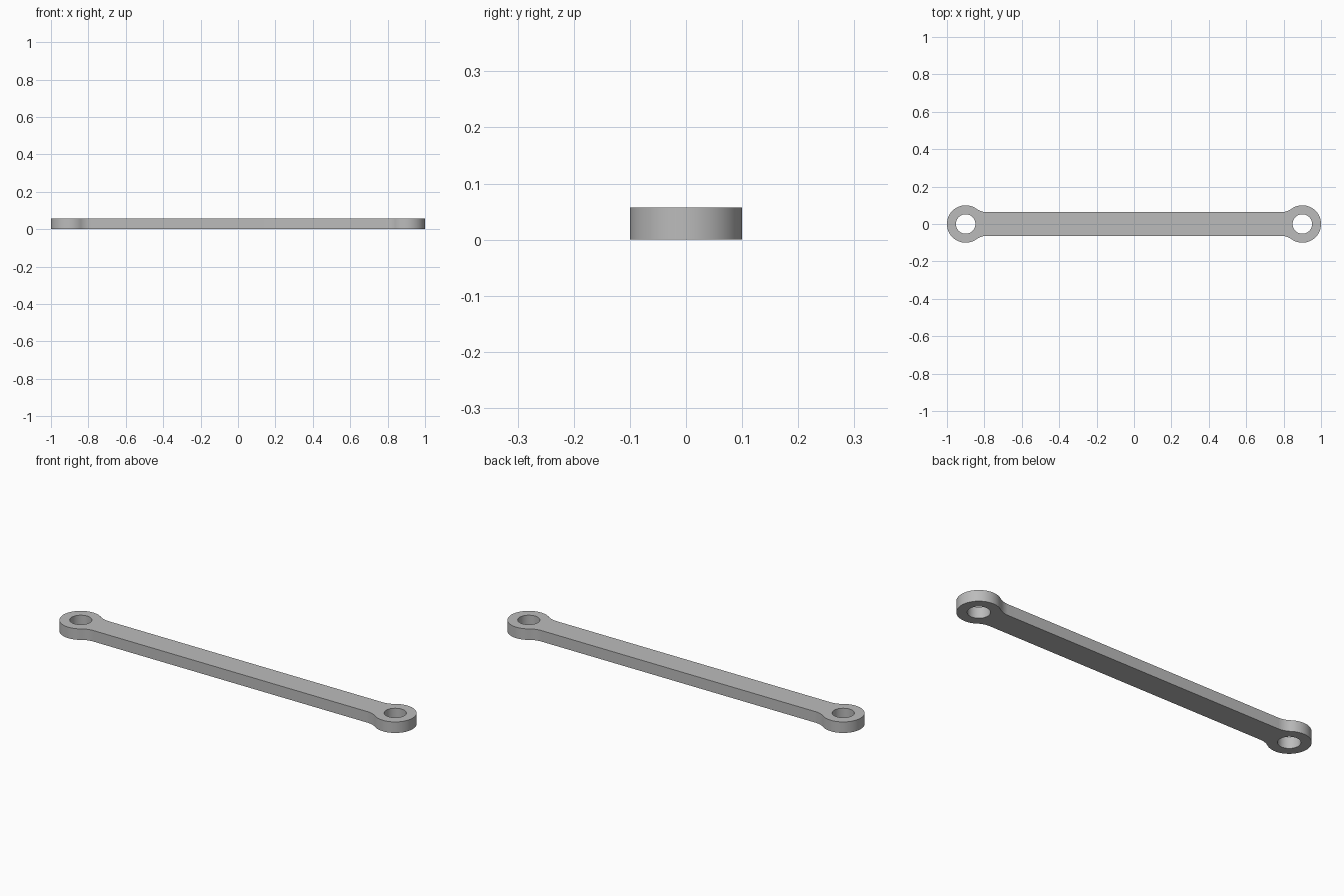
import bpy
import bmesh
from math import atan2, cos, pi, radians, sin, sqrt

cube = bpy.data.objects.get("Cube")
if cube:
    bpy.data.objects.remove(cube, do_unlink=True)

HEIGHT = 0.057
EYE_X, EYE_R, HOLE_R = 0.9, 0.1, 0.052
BAR_HALF = 0.063
FILLET_R = 0.1


def arc(cx, cy, r, start, end, steps):
    """Points along an arc, both ends included."""
    angles = [start + (end - start) * i / steps for i in range(steps + 1)]
    return [(cx + r * cos(a), cy + r * sin(a)) for a in angles]


def add_loop(bm, points):
    """Closed ring of edges on the ground plane."""
    verts = [bm.verts.new((x, y, 0)) for x, y in points]
    return [bm.edges.new((v, verts[i - 1])) for i, v in enumerate(verts)]


# Quarter outline: round eye, then a tangent fillet into the straight bar
fillet_y = BAR_HALF + FILLET_R
fillet_dx = sqrt((EYE_R + FILLET_R) ** 2 - fillet_y ** 2)
tangent = atan2(fillet_y, -fillet_dx)
quarter = arc(EYE_X, 0, EYE_R, 0, tangent, 28)
quarter += arc(EYE_X - fillet_dx, fillet_y, FILLET_R,
               tangent - pi, -pi / 2, 14)[1:]

# Mirror the quarter into the full outline
half = quarter + [(-x, y) for x, y in reversed(quarter)]
outline = half + [(x, -y) for x, y in reversed(half[1:-1])]

# Fill the outline around both pin holes and extrude it
bm = bmesh.new()
edges = add_loop(bm, outline)
for side in (-1, 1):
    edges += add_loop(bm, arc(side * EYE_X, 0, HOLE_R, 0, 2 * pi, 48)[:-1])
bmesh.ops.triangle_fill(bm, edges=edges, use_beauty=True, use_dissolve=False)
top = bmesh.ops.extrude_face_region(bm, geom=bm.faces[:], use_keep_orig=True)
bmesh.ops.translate(bm, vec=(0, 0, HEIGHT),
                    verts=[g for g in top["geom"]
                           if isinstance(g, bmesh.types.BMVert)])
bmesh.ops.recalc_face_normals(bm, faces=bm.faces[:])

mesh = bpy.data.meshes.new("link_arm")
bm.to_mesh(mesh)
bm.free()
link = bpy.data.objects.new("link_arm", mesh)
bpy.context.collection.objects.link(link)

# Plain grey metal
grey = bpy.data.materials.new("grey_metal")
grey.use_nodes = True
color = (0.5, 0.5, 0.5, 1)
grey.diffuse_color = color
grey.node_tree.nodes["Principled BSDF"].inputs["Base Color"].default_value = color
mesh.materials.append(grey)

# Smooth walls with crisp rims
bpy.ops.object.select_all(action="DESELECT")
link.select_set(True)
bpy.context.view_layer.objects.active = link
bpy.ops.object.shade_smooth_by_angle(angle=radians(30))
